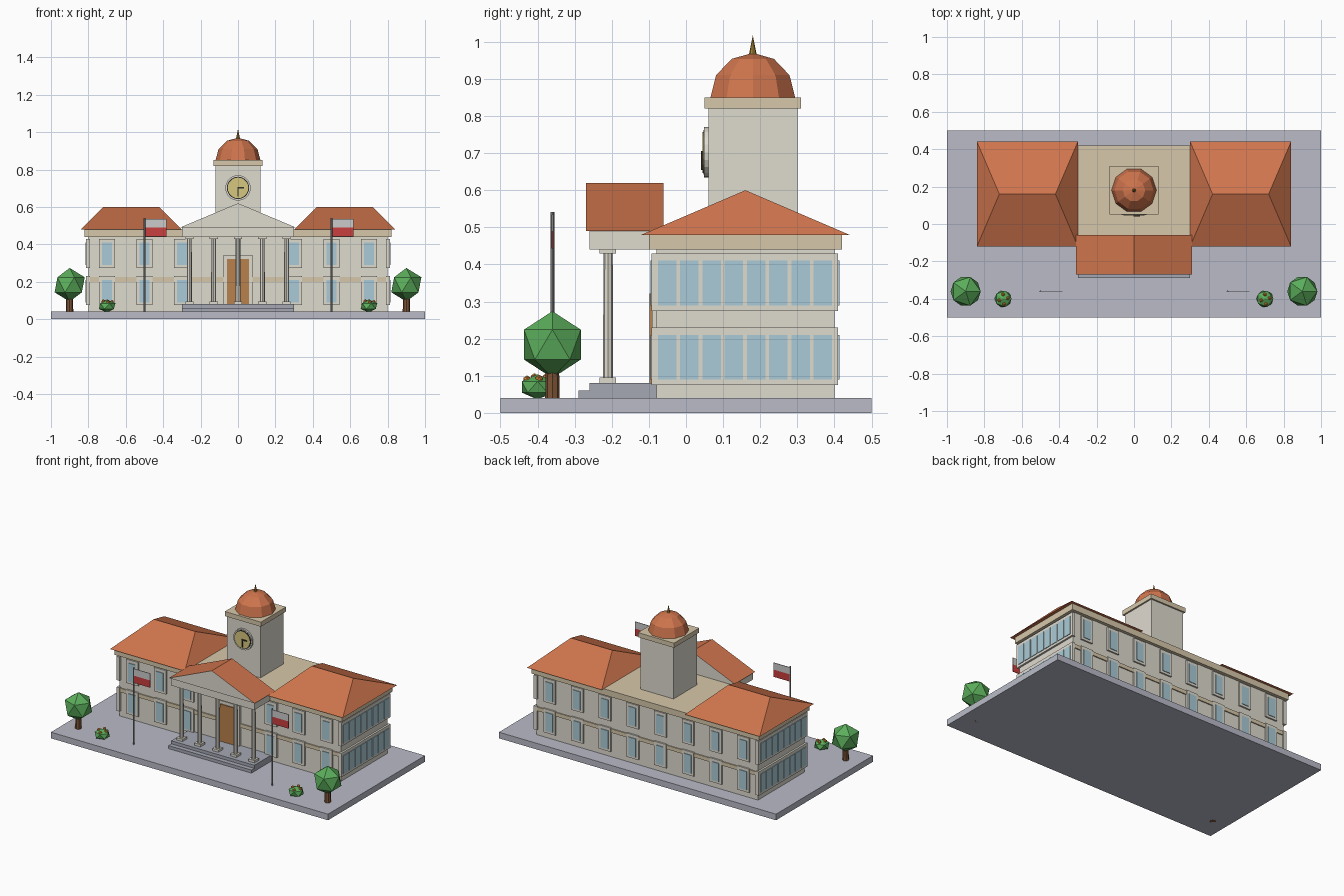
import bpy, bmesh, math
from mathutils import Matrix, Vector

if "Cube" in bpy.data.objects:
    bpy.data.objects.remove(bpy.data.objects["Cube"])


def mat(name, r, g, b):
    m = bpy.data.materials.new(name)
    m.diffuse_color = [(c / 255) ** 2.2 for c in (r, g, b)] + [1]
    m.use_nodes = True
    m.node_tree.nodes["Principled BSDF"].inputs["Base Color"].default_value = m.diffuse_color
    return m


WALL = mat("wall", 222, 218, 206)
TAN = mat("trim", 214, 198, 168)
ROOF = mat("roof", 206, 116, 78)
GLASS = mat("glass", 168, 202, 214)
DOOR = mat("door", 184, 128, 78)
STONE = mat("stone", 164, 167, 178)
PAVE = mat("paving", 184, 186, 198)
GREEN = mat("leaves", 92, 172, 92)
BARK = mat("bark", 125, 85, 58)
GOLD = mat("gold", 214, 198, 125)
SPIRE = mat("spire", 165, 130, 55)
DARK = mat("dark", 50, 50, 52)
POLE = mat("pole", 150, 150, 152)
WHITE = mat("white", 235, 235, 235)
RED = mat("red", 200, 65, 65)
FLOWER = mat("flower", 225, 140, 60)


def finish(name, bm, *mats):
    bmesh.ops.recalc_face_normals(bm, faces=bm.faces)
    me = bpy.data.meshes.new(name)
    bm.to_mesh(me)
    bm.free()
    for m in mats:
        me.materials.append(m)
    ob = bpy.data.objects.new(name, me)
    bpy.context.collection.objects.link(ob)
    return ob


def boxes(name, m, *bounds):
    """Each bound is x0, x1, y0, y1, z0, z1."""
    bm = bmesh.new()
    for x0, x1, y0, y1, z0, z1 in bounds:
        M = Matrix.Translation(((x0 + x1) / 2, (y0 + y1) / 2, (z0 + z1) / 2))
        bmesh.ops.create_cube(bm, size=1, matrix=M @ Matrix.Diagonal((x1 - x0, y1 - y0, z1 - z0, 1)))
    return finish(name, bm, m)


def lathe(name, m, profile, sides, at, rot=None):
    """Turn (radius, height) points round z; radius 0 closes to a tip."""
    bm = bmesh.new()
    rings = [[bm.verts.new((r * math.cos(i * math.tau / sides), r * math.sin(i * math.tau / sides), z))
              for i in range(sides)] for r, z in profile]
    for a, b in zip(rings, rings[1:]):
        for i in range(sides):
            j = (i + 1) % sides
            bm.faces.new((a[i], a[j], b[j], b[i]))
    bm.faces.new(rings[0])
    bm.faces.new(rings[-1])
    bmesh.ops.remove_doubles(bm, verts=bm.verts, dist=1e-5)
    bm.transform(Matrix.Translation(at) @ (rot or Matrix()))
    return finish(name, bm, m)


def ball(name, m, at, scale):
    bm = bmesh.new()
    bmesh.ops.create_icosphere(bm, subdivisions=1, radius=1,
                               matrix=Matrix.Translation(at) @ Matrix.Diagonal((*scale, 1)))
    return finish(name, bm, m)


# Ground slab and main block
boxes("base", PAVE, (-1, 1, -.5, .5, 0, .04))
boxes("main_walls", WALL, (-.8, .8, -.08, .4, .04, .44))
boxes("string_course", TAN, (-.807, .807, -.087, .407, .2, .225))
boxes("cornice", TAN, (-.82, .82, -.1, .42, .44, .48))

# Windows: separate ones front and back, continuous bands on the sides
frames, panes = [], []
for z in (.075, .275):
    g0, g1 = z + .015, z + .135
    for s in (-1, 1):
        for x in (s * .1, s * .3, s * .5, s * .7):
            frames.append((x - .043, x + .043, .39, .41, z, z + .155))
            panes.append((x - .026, x + .026, .39, .414, g0, g1))
            if abs(x) > .2:
                frames.append((x - .043, x + .043, -.092, -.07, z, z + .155))
                panes.append((x - .026, x + .026, -.096, -.07, g0, g1))
        a, b = sorted((s * .79, s * .812))
        frames.append((a, b, -.093, .41, z, z + .155))
        a, b = sorted((s * .79, s * .816))
        for i in range(8):
            y = -.051 + .06 * i
            panes.append((a, b, y - .025, y + .025, g0, g1))
boxes("window_frames", WALL, *frames)
boxes("window_panes", GLASS, *panes)

# Hipped wing roofs
for s, side in ((-1, "left"), (1, "right")):
    bm = bmesh.new()
    e = [bm.verts.new((s * x, y, .48)) for x, y in ((.3, -.12), (.84, -.12), (.84, .44), (.3, .44))]
    r = [bm.verts.new((s * x, .16, .6)) for x in (.42, .72)]
    for f in ((e[0], e[1], r[1], r[0]), (e[1], e[2], r[1]), (e[2], e[3], r[0], r[1]), (e[3], e[0], r[0]), e):
        bm.faces.new(f)
    finish(side + "_wing_roof", bm, ROOF)

# Portico: steps, columns, entablature, pediment, door
boxes("steps", STONE, (-.3, .3, -.29, -.08, .04, .06), (-.3, .3, -.26, -.08, .06, .08))
for i in range(5):
    x = -.26 + .13 * i
    lathe(f"column_{i}", WALL, [(.0135, .08), (.0125, .44)], 8, (x, -.21, 0))
    boxes(f"column_blocks_{i}", WALL, (x - .022, x + .022, -.233, -.188, .08, .095),
          (x - .022, x + .022, -.233, -.188, .43, .44))
boxes("entablature", WALL, (-.3, .3, -.26, -.06, .44, .49))
bm = bmesh.new()
front, back = ([bm.verts.new((x, y, z)) for x, z in ((-.31, .49), (.31, .49), (0, .62))] for y in (-.27, -.06))
for f in (front, back):
    bm.faces.new(f).material_index = 1
for i in range(3):
    j = (i + 1) % 3
    bm.faces.new((front[i], front[j], back[j], back[i])).material_index = 1 if i == 0 else 0
finish("pediment", bm, ROOF, WALL)
boxes("door_frame", WALL, (-.077, .077, -.092, -.07, .08, .342))
boxes("door", DOOR, (-.06, -.001, -.099, -.07, .08, .322), (.001, .06, -.099, -.07, .08, .322))

# Clock tower with ten-sided dome
boxes("tower", WALL, (-.12, .12, .06, .3, .48, .82))
boxes("tower_cap", TAN, (-.13, .13, .05, .31, .82, .85))
dome = [(.12 * math.cos(math.radians(a)), .12 * math.sin(math.radians(a))) for a in (0, 30, 60)] + [(1e-6, .12)]
lathe("dome", ROOF, dome, 10, (0, .18, .85))
lathe("spire", SPIRE, [(.011, 0), (1e-6, .055)], 8, (0, .18, .962))
fwd = Matrix.Rotation(math.pi / 2, 4, 'X')
lathe("clock_rim", WALL, [(.068, -.005), (.068, .011)], 20, (0, .06, .702), fwd)
lathe("clock_ring", DARK, [(.06, 0), (.06, .013)], 20, (0, .06, .702), fwd)
lathe("clock_face", GOLD, [(.055, 0), (.055, .015)], 20, (0, .06, .702), fwd)
boxes("clock_hands", DARK, (-.004, .004, .041, .047, .655, .706), (-.004, .032, .041, .047, .698, .706))

# Flags (both fly to the right), trees and flowering bushes
for s, side in ((-1, "left"), (1, "right")):
    x = s * .5
    lathe(side + "_flagpole", POLE, [(.005, .04), (.005, .542)], 8, (x, -.36, 0))
    boxes(side + "_flag_top", WHITE, (x, x + .118, -.362, -.358, .49, .535))
    boxes(side + "_flag_bottom", RED, (x, x + .118, -.362, -.358, .443, .49))
    lathe(side + "_trunk", BARK, [(.02, 0), (.018, .13)], 8, (s * .9, -.36, 0))
    ball(side + "_tree_crown", GREEN, (s * .9, -.36, .184), (.09, .09, .09))
    ball(side + "_bush", GREEN, (s * .7, -.4, .07), (.05, .05, .034))
    for i, (dx, dy, dz) in enumerate(((0, .024, .026), (.026, .004, .022), (-.02, -.008, .026), (.006, -.028, .02))):
        ball(f"{side}_flower_{i}", FLOWER, (s * .7 + dx, -.4 + dy, .07 + dz), (.011, .011, .011))
